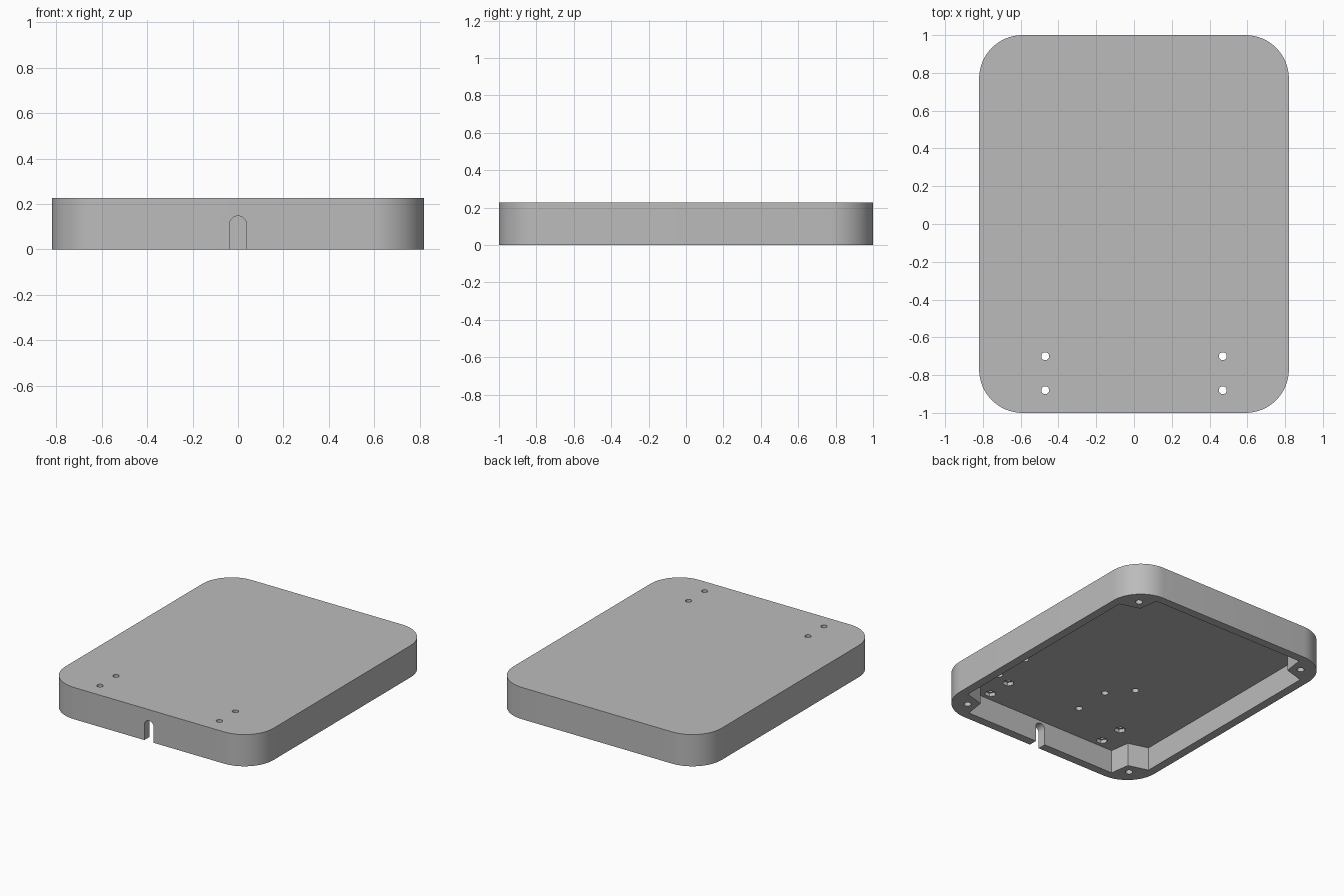
import bpy
import bmesh
from math import cos, sin, pi, radians

cube = bpy.data.objects.get("Cube")
if cube:
    bpy.data.objects.remove(cube, do_unlink=True)

HX, HY, HEIGHT, RADIUS = 0.82, 1.0, 0.226, 0.23
CEILING = 0.165
EPS = 0.05
SIDES = ((1, 1), (-1, 1), (-1, -1), (1, -1))

grey = bpy.data.materials.new("plain grey")
grey.use_nodes = True
grey.diffuse_color = (0.5, 0.5, 0.5, 1)
grey.node_tree.nodes["Principled BSDF"].inputs["Base Color"].default_value = (0.5, 0.5, 0.5, 1)


def prism(name, outline, low, high, upright=False):
    """Extrude an outline along z, or along y when upright."""
    bm = bmesh.new()
    place = (lambda a, b, c: (a, c, b)) if upright else (lambda a, b, c: (a, b, c))
    face = bm.faces.new([bm.verts.new(place(a, b, low)) for a, b in outline])
    grown = bmesh.ops.extrude_face_region(bm, geom=[face])
    shift = place(0, 0, high - low)
    moved = [g for g in grown["geom"] if isinstance(g, bmesh.types.BMVert)]
    bmesh.ops.translate(bm, verts=moved, vec=shift)
    bmesh.ops.recalc_face_normals(bm, faces=bm.faces)
    mesh = bpy.data.meshes.new(name)
    bm.to_mesh(mesh)
    bm.free()
    obj = bpy.data.objects.new(name, mesh)
    bpy.context.collection.objects.link(obj)
    return obj


def arc(cx, cy, r, start, end, steps):
    angles = [start + (end - start) * i / steps for i in range(steps + 1)]
    return [(cx + r * cos(a), cy + r * sin(a)) for a in angles]


def disc(x, y, r, sides=24):
    return arc(x, y, r, 0, 2 * pi, sides)[:-1]


def cut(target, cutter):
    cutter.hide_render = True
    mod = target.modifiers.new("cut", 'BOOLEAN')
    mod.operation = 'DIFFERENCE'
    mod.solver = 'EXACT'
    mod.object = cutter
    bpy.context.view_layer.objects.active = target
    bpy.ops.object.modifier_apply(modifier=mod.name)
    bpy.data.objects.remove(cutter, do_unlink=True)


# Rounded outer block
outline = []
for i, (sx, sy) in enumerate(SIDES):
    outline += arc(sx * (HX - RADIUS), sy * (HY - RADIUS), RADIUS,
                   i * pi / 2, (i + 1) * pi / 2, 16)
shell = prism("enclosure_cover", outline, 0, HEIGHT)
shell.data.materials.append(grey)

# Cavity open underneath, leaving a screw boss in each corner
boss = [(0.76, 0.76), (0.62, 0.80), (0.60, 0.94)]
cavity = []
for sx, sy in SIDES:
    corner = boss if sx * sy > 0 else boss[::-1]
    cavity += [(sx * x, sy * y) for x, y in corner]
cut(shell, prism("cavity_cutter", cavity, -EPS, CEILING))

# Cable slot with a round top in the front wall
slot = arc(0, 0.11, 0.037, 0, pi, 16) + [(-0.037, -EPS), (0.037, -EPS)]
cut(shell, prism("slot_cutter", slot, -HY - EPS, -0.9, upright=True))

# Blind screw holes in the corner bosses
for sx, sy in SIDES:
    cut(shell, prism("screw_cutter", disc(sx * 0.68, sy * 0.86, 0.024), -EPS, 0.12))

# Through holes in the top plate with hexagonal nut recesses below
for x in (-0.47, 0.47):
    for y in (-0.88, -0.70):
        cut(shell, prism("bolt_cutter", disc(x, y, 0.021), 0.1, HEIGHT + EPS))
        cut(shell, prism("nut_cutter", disc(x, y, 0.038, 6), 0.1, CEILING + 0.025))

# Small blind mounting holes in the ceiling
for x, y in ((-0.22, -0.25), (-0.09, -0.40), (-0.09, -0.66), (0.58, -0.40), (0.58, -0.66)):
    cut(shell, prism("mount_cutter", disc(x, y, 0.023), 0.1, CEILING + 0.035))

# Smooth the round walls and keep the edges crisp
bpy.ops.object.select_all(action='DESELECT')
shell.select_set(True)
bpy.context.view_layer.objects.active = shell
bpy.ops.object.shade_smooth_by_angle(angle=radians(30))
